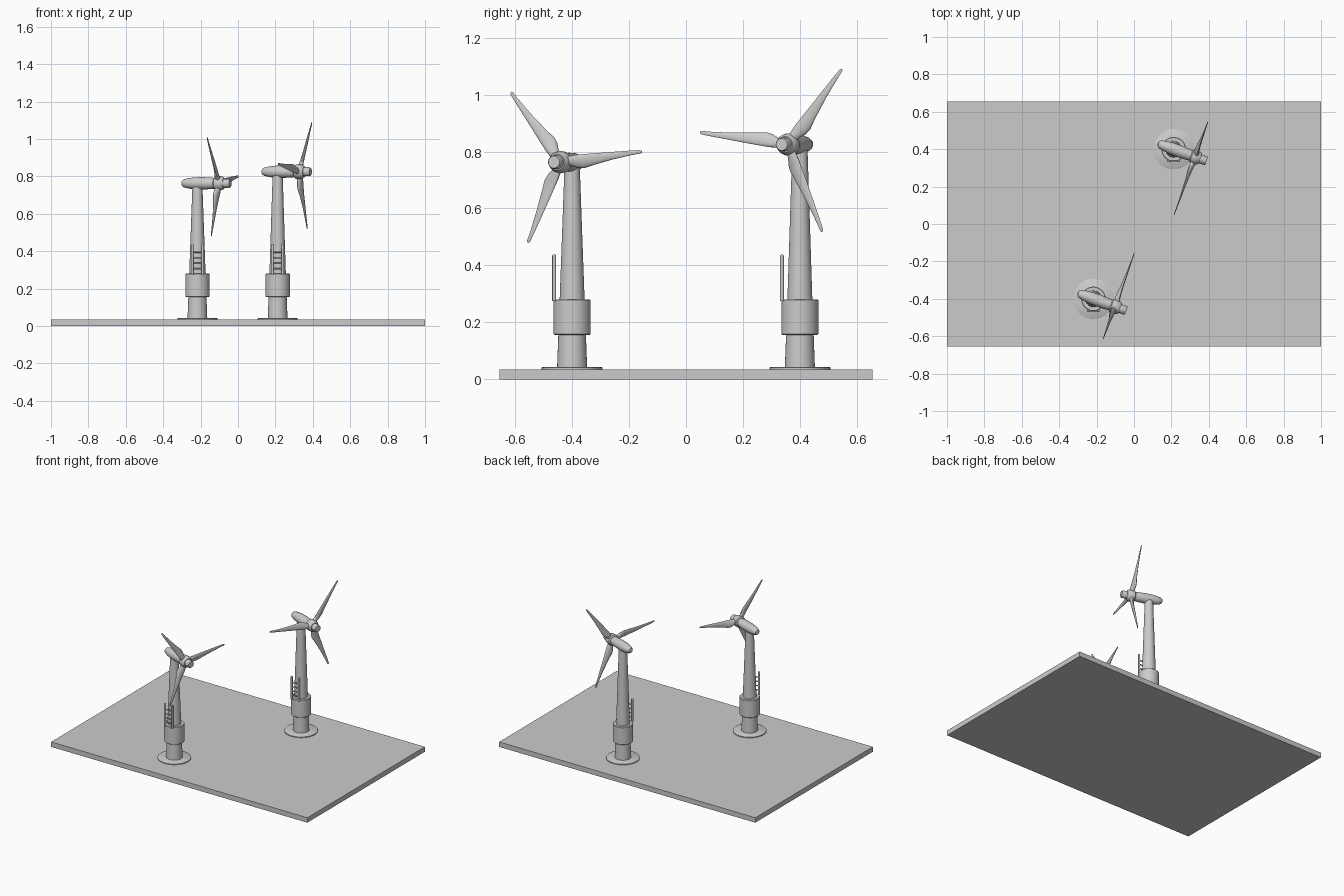
import bpy, bmesh
from math import pi, sin, cos, radians
from mathutils import Matrix, Vector

if "Cube" in bpy.data.objects:
    bpy.data.objects.remove(bpy.data.objects["Cube"])


def finish(bm, name, matrix=Matrix.Identity(4), angle=35):
    bmesh.ops.recalc_face_normals(bm, faces=bm.faces)
    bm.transform(matrix)
    me = bpy.data.meshes.new(name)
    bm.to_mesh(me)
    bm.free()
    ob = bpy.data.objects.new(name, me)
    bpy.context.collection.objects.link(ob)
    bpy.ops.object.select_all(action='DESELECT')
    ob.select_set(True)
    bpy.context.view_layer.objects.active = ob
    bpy.ops.object.shade_smooth_by_angle(angle=radians(angle))
    return ob


def loft(bm, rings):
    """Skin a list of point rings and cap both ends."""
    vs = [[bm.verts.new(p) for p in r] for r in rings]
    n = len(vs[0])
    for a, b in zip(vs, vs[1:]):
        for i in range(n):
            j = (i + 1) % n
            bm.faces.new((a[i], a[j], b[j], b[i]))
    bm.faces.new(vs[0])
    bm.faces.new(vs[-1])


def lathe(name, profile, matrix, n=32):
    """Closed solid of revolution about local z from (radius, z) pairs."""
    bm = bmesh.new()
    loft(bm, [[(r * cos(2 * pi * i / n), r * sin(2 * pi * i / n), z)
               for i in range(n)] for r, z in profile])
    return finish(bm, name, matrix)


def rod(bm, a, b, r, n=12):
    a, b = Vector(a), Vector(b)
    m = Matrix.Translation((a + b) / 2) @ (b - a).to_track_quat('Z', 'Y').to_matrix().to_4x4()
    bmesh.ops.create_cone(bm, cap_ends=True, segments=n, radius1=r, radius2=r,
                          depth=(b - a).length, matrix=m)


def ladder(name, matrix):
    bm = bmesh.new()
    y = -0.063
    for s in (-1, 1):
        rod(bm, (s * 0.028, y, 0.275), (s * 0.028, y, 0.434), 0.007)
        bmesh.ops.create_uvsphere(bm, u_segments=12, v_segments=8, radius=0.007,
                                  matrix=Matrix.Translation((s * 0.028, y, 0.432)))
    for z in (0.305, 0.335, 0.365, 0.395):
        rod(bm, (-0.028, y, z), (0.028, y, z), 0.004, 8)
    finish(bm, name, matrix)


def blade(name, matrix, length):
    """Blade along local x; local y is in the rotor plane, z is the axis."""
    # radius fraction, leading edge, trailing edge, thickness, twist
    stations = [(0.06, 0.016, -0.016, 0.028, 25), (0.13, 0.018, -0.020, 0.026, 24),
                (0.20, 0.019, -0.030, 0.022, 20), (0.27, 0.018, -0.033, 0.018, 16),
                (0.40, 0.016, -0.025, 0.014, 10), (0.65, 0.012, -0.014, 0.009, 5),
                (0.90, 0.008, -0.007, 0.005, 2), (0.98, 0.006, -0.006, 0.004, 0),
                (1.00, 0.003, -0.004, 0.002, 0)]
    bm = bmesh.new()
    rings = []
    for f, lead, trail, th, tw in stations:
        c, h, t = (lead + trail) / 2, (lead - trail) / 2, radians(tw)
        ring = []
        for i in range(16):
            a = 2 * pi * i / 16
            y, z = c + h * cos(a), th / 2 * sin(a)
            ring.append((f * length, y * cos(t) - z * sin(t), y * sin(t) + z * cos(t)))
        rings.append(ring)
    loft(bm, rings)
    finish(bm, name, matrix)


def turbine(tag, x, y, hub_z, length, phase):
    here = Matrix.Translation((x, y, 0))
    # foundation flange, pile, collar, tower
    lathe("flange_" + tag, [(0.107, 0.03), (0.107, 0.041), (0.104, 0.043)], here, 48)
    lathe("pile_" + tag, [(0.053, 0.035), (0.048, 0.17)], here)
    lathe("collar_" + tag, [(0.062, 0.156), (0.065, 0.159), (0.065, 0.278), (0.062, 0.281)], here, 48)
    lathe("tower_" + tag, [(0.044, 0.275), (0.027, hub_z - 0.02)], here)
    ladder("ladder_" + tag, here)
    # nacelle and hub share a horizontal axis: local x = sideways, y = up, z = forward
    fwd = Vector((cos(radians(-20)), sin(radians(-20)), 0))
    up = Vector((0, 0, 1))
    rot = Matrix((up.cross(fwd), up, fwd)).transposed().to_4x4()
    axis = Matrix.Translation((x, y, hub_z)) @ rot
    lathe("nacelle_" + tag, [(0.004, -0.09), (0.015, -0.086), (0.022, -0.076), (0.028, -0.05),
                             (0.032, -0.015), (0.033, 0.03), (0.031, 0.075), (0.028, 0.105)], axis)
    lathe("hub_" + tag, [(0.030, 0.098), (0.038, 0.104), (0.039, 0.122), (0.036, 0.142),
                         (0.028, 0.152)], axis)
    lathe("nose_" + tag, [(0.024, 0.145), (0.024, 0.182), (0.021, 0.187)], axis)
    for k in range(3):
        blade(f"blade_{tag}_{k + 1}",
              axis @ Matrix.Translation((0, 0, 0.122)) @ Matrix.Rotation(radians(phase + 120 * k), 4, 'Z'),
              length)


# base plate
bm = bmesh.new()
bmesh.ops.create_cube(bm, size=1, matrix=Matrix.Translation((0, 0, 0.0175)) @ Matrix.Diagonal((2, 1.31, 0.035, 1)))
finish(bm, "base_plate")

turbine("near", -0.217, -0.40, 0.763, 0.307, 6.9)
turbine("far", 0.212, 0.40, 0.825, 0.332, 52.7)
